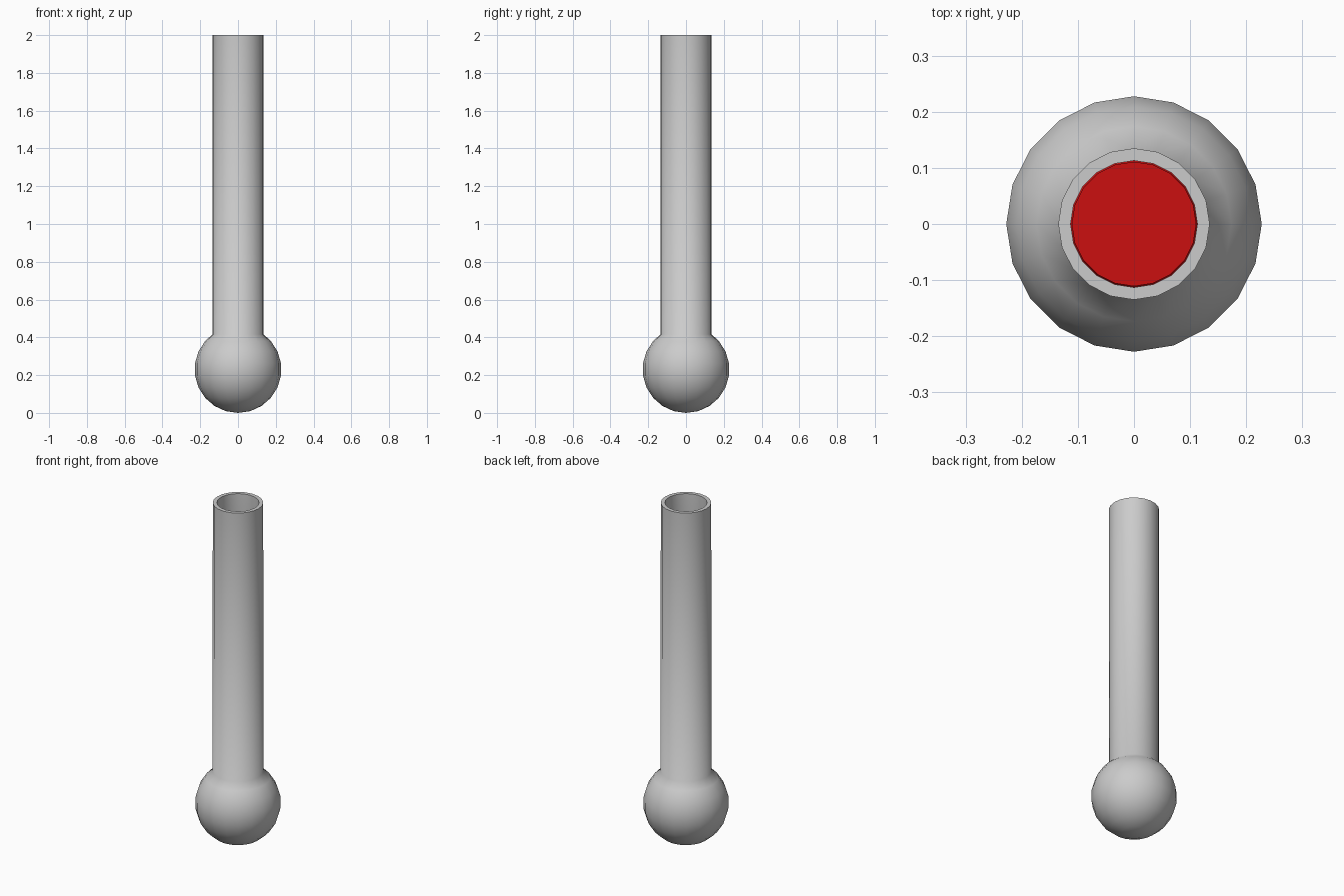
import bpy, bmesh
from math import pi, sin, cos, radians

if "Cube" in bpy.data.objects:
    bpy.data.objects.remove(bpy.data.objects["Cube"])

SIDES = 20
RINGS = 11            # latitude bands of the bulb
CENTRE = 0.23


def bulb_arc(radius, stop):
    """Profile points of the bulb from its bottom pole up to latitude stop."""
    pts = [(0.0, CENTRE - radius)]
    for i in range(1, RINGS):
        a = -90 + i * 180 / RINGS
        if a < stop - 5:
            pts.append((radius * cos(radians(a)), CENTRE + radius * sin(radians(a))))
    pts.append((radius * cos(radians(stop)), CENTRE + radius * sin(radians(stop))))
    return pts


def lathe(name, profile):
    """Spin a (radius, z) profile round the z axis."""
    bm = bmesh.new()
    vs = [bm.verts.new((r, 0, z)) for r, z in profile]
    es = [bm.edges.new(p) for p in zip(vs, vs[1:])]
    bmesh.ops.spin(bm, geom=vs + es, cent=(0, 0, 0), axis=(0, 0, 1),
                   angle=2 * pi, steps=SIDES, use_merge=True)
    bmesh.ops.remove_doubles(bm, verts=bm.verts, dist=1e-5)
    bmesh.ops.recalc_face_normals(bm, faces=bm.faces)
    mesh = bpy.data.meshes.new(name)
    bm.to_mesh(mesh)
    bm.free()
    ob = bpy.data.objects.new(name, mesh)
    bpy.context.collection.objects.link(ob)
    bpy.ops.object.select_all(action='DESELECT')
    ob.select_set(True)
    bpy.context.view_layer.objects.active = ob
    bpy.ops.object.shade_smooth_by_angle(angle=radians(65))
    return ob


# Hollow glass: outer skin up, over the rim, inner skin back down
outer = bulb_arc(0.23, 54) + [(0.135, 2.0)]
inner = bulb_arc(0.208, 57.1) + [(0.113, 2.0)]
lathe("glass_tube", outer + inner[::-1])

# Red liquid filling the bulb and part of the tube
LEVEL = 1.3
liquid = lathe("liquid", bulb_arc(0.204, 57.0) + [(0.111, LEVEL), (0.0, LEVEL)])
red = bpy.data.materials.new("red_liquid")
red.diffuse_color = (0.6, 0.005, 0.005, 1)
red.use_nodes = True
red.node_tree.nodes["Principled BSDF"].inputs["Base Color"].default_value = red.diffuse_color
liquid.data.materials.append(red)
